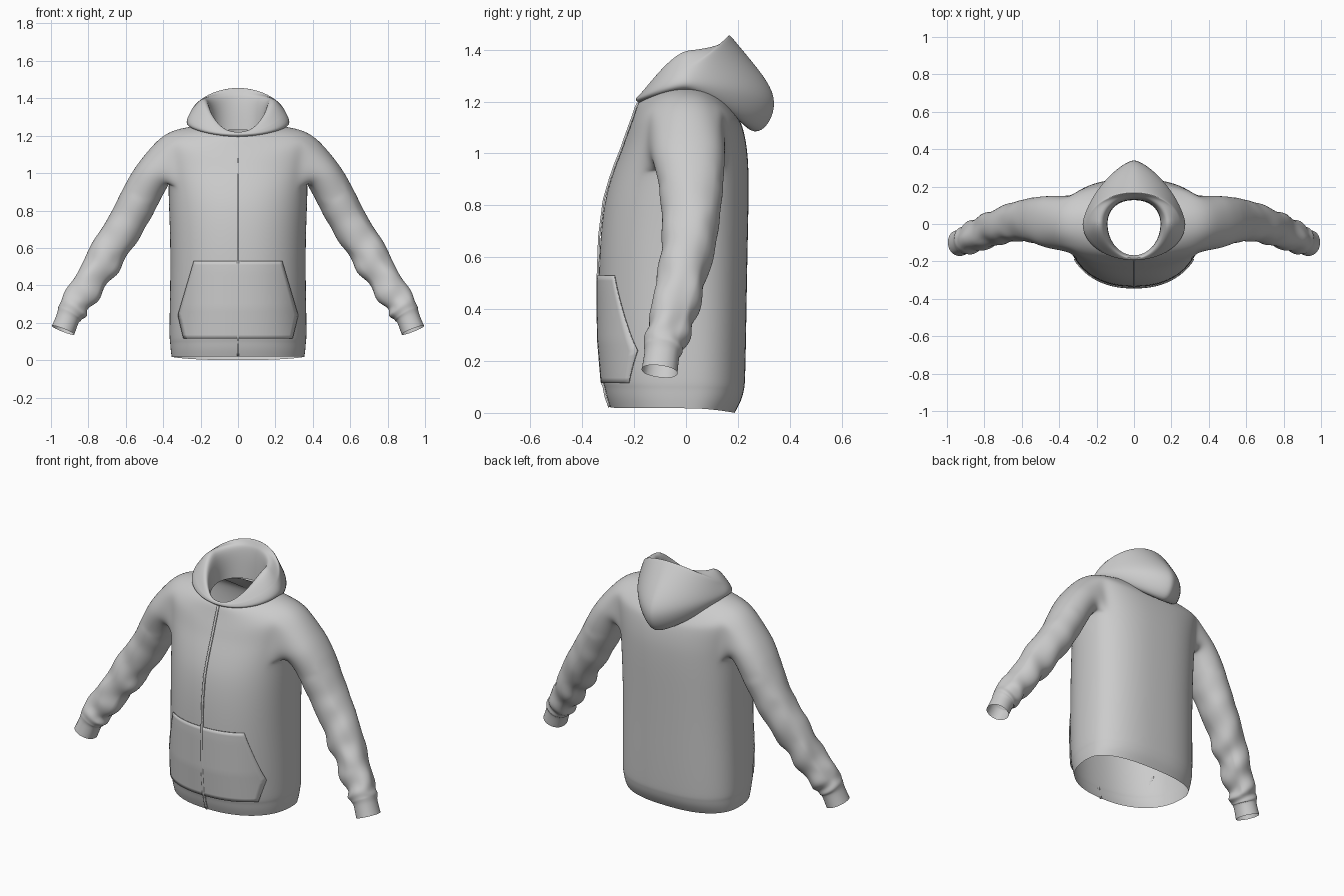
import bpy, bmesh, math
from mathutils import Vector, noise

if "Cube" in bpy.data.objects:
    bpy.data.objects.remove(bpy.data.objects["Cube"])


def ring_points(ring, seg, nf, nback, p):
    """Right half of a super-elliptic ring, front centre to back centre."""
    hw, yf, yb, zf, zs, zb = ring[:6]
    nb = ring[6] if len(ring) > 6 else nback
    pts = []
    for i in range(seg + 1):
        a = -math.pi / 2 + math.pi * i / seg
        front = a < 0
        n = nf if front else nb
        c = 0 if i in (0, seg) else math.cos(a) ** (2 / n)
        s = abs(math.sin(a)) ** (2 / n)
        pts.append(Vector((hw * c, (yf if front else yb) * s,
                           zs + ((zf if front else zb) - zs) * s ** p)))
    return pts


def loft(bm, rings, seg, nf, nback, p, skip=lambda r, c: False):
    grid = [[bm.verts.new(v) for v in ring_points(r, seg, nf, nback, p)] for r in rings]
    for r in range(len(grid) - 1):
        for c in range(seg):
            if not skip(r, c):
                bm.faces.new((grid[r][c], grid[r][c + 1], grid[r + 1][c + 1], grid[r + 1][c]))
    return grid


def spline(pts, sub):
    """Catmull-Rom samples through tuples of numbers."""
    q = [pts[0]] + list(pts) + [pts[-1]]
    out = []
    for i in range(1, len(q) - 2):
        for k in range(sub):
            t = k / sub
            out.append([0.5 * (2 * b + (c - a) * t + (2 * a - 5 * b + 4 * c - d) * t * t
                               + (3 * b - a - 3 * c + d) * t ** 3)
                        for a, b, c, d in zip(q[i - 1], q[i], q[i + 1], q[i + 2])])
    return out + [list(pts[-1])]


def finish(bm, name, level, thickness=0):
    bmesh.ops.recalc_face_normals(bm, faces=bm.faces)
    me = bpy.data.meshes.new(name)
    for f in bm.faces:
        f.smooth = True
    bm.to_mesh(me)
    bm.free()
    ob = bpy.data.objects.new(name, me)
    bpy.context.collection.objects.link(ob)
    m = ob.modifiers.new("mirror", 'MIRROR')
    m.use_clip = True
    if thickness:
        s = ob.modifiers.new("thickness", 'SOLIDIFY')
        s.thickness, s.offset = thickness, 0
    if level:
        s = ob.modifiers.new("smooth", 'SUBSURF')
        s.levels = s.render_levels = level
    return ob


# Body rings: half width, front y, back y, then z at front, side, back
BODY = [
    (.356, -.292, .188, .020, .018, .000),
    (.362, -.308, .216, .065, .060, .050),
    (.364, -.315, .225, .105, .100, .095),
    (.368, -.322, .228, .115, .110, .105),
    (.366, -.336, .232, .28, .28, .28),
    (.362, -.339, .235, .48, .48, .48),
    (.364, -.332, .239, .68, .68, .68),
    (.370, -.314, .242, .82, .82, .82),
    (.376, -.291, .242, .90, .935, .92),
    (.386, -.270, .239, .96, 1.00, .99),
    (.400, -.246, .231, 1.02, 1.07, 1.05),
    (.414, -.229, .222, 1.07, 1.14, 1.09),
    (.414, -.214, .212, 1.11, 1.205, 1.12),
    (.340, -.198, .190, 1.155, 1.234, 1.15),
    (.230, -.187, .165, 1.19, 1.254, 1.19),
    (.160, -.178, .140, 1.20, 1.255, 1.215),
]
SEG, NF, NB = 20, 2.25, 2.5
R0, R1, C0, C1 = 8, 12, 6, 14          # armhole opening in the grid

bm = bmesh.new()
grid = loft(bm, BODY, SEG, NF, NB, 2, lambda r, c: R0 <= r < R1 and C0 <= c < C1)

# Sleeve, grown out of the armhole: centre x, y, z, depth radius, height radius
SLEEVE = [
    (.452, .010, .998, .150, .104),
    (.498, .018, .917, .137, .104),
    (.547, .020, .825, .123, .103),
    (.602, .015, .720, .112, .102),
    (.672, .003, .610, .106, .098),
    (.745, -.022, .495, .098, .092),
    (.812, -.050, .385, .091, .086),
    (.868, -.075, .300, .084, .078),
    (.897, -.088, .250, .079, .073),
    (.909, -.093, .226, .070, .064),
    (.935, -.102, .160, .072, .065),
]
loop = ([grid[R0][c] for c in range(C0, C1)] + [grid[r][C1] for r in range(R0, R1)]
        + [grid[R1][c] for c in range(C1, C0, -1)] + [grid[r][C0] for r in range(R1, R0, -1)])
mid_z = (BODY[R0][4] + BODY[R1][4]) / 2
angles = [math.atan2((v.co.z - mid_z) / .14, v.co.y / .16) for v in loop]
path = spline(SLEEVE, 4)
sections = []
for k, (x, y, z, ry, rv) in enumerate(path):
    a, b = path[max(k - 1, 0)], path[min(k + 1, len(path) - 1)]
    t = (Vector(b[:3]) - Vector(a[:3])).normalized()
    u = (Vector((0, 1, 0)) - t * t.y).normalized()
    v = t.cross(u)
    f = k / (len(path) - 1)
    # fabric folds, strongest from elbow to cuff
    amp = .011 * max(0, min(1, (f - .15) * 3, (.83 - f) * 10))
    sec = []
    for ang in angles:
        co, si = math.cos(ang), math.sin(ang)
        fold = math.sin(46 * f + 1.6 * co + 1.1 * si) * (.55 - .45 * si)
        fold += 1.3 * noise.noise(Vector((co * 1.3, si * 1.3, f * 13)))
        d = amp * fold
        sec.append(Vector((x, y, z)) + u * (ry + d) * co + v * (rv + d) * si)
    sections.append(sec)
# soft transition from armhole to the sleeve
sections[1:3] = []
blend = [[p.co.lerp(q, w) for p, q in zip(loop, sections[0])] for w in (.35, .7)]
prev = loop
for sec in blend + sections:
    cur = [bm.verts.new(p) for p in sec]
    for i in range(len(cur)):
        j = (i + 1) % len(cur)
        bm.faces.new((prev[i], prev[j], cur[j], cur[i]))
    prev = cur
# relax the shoulder seam
seam = {v for v in bm.verts if .36 < v.co.x < .56 and v.co.z > .86}
for _ in range(3):
    bmesh.ops.smooth_vert(bm, verts=list(seam), factor=.3,
                          use_axis_x=True, use_axis_y=True, use_axis_z=True)
finish(bm, "body_and_sleeves", 2)

# Hood: one sheet from collar, around the hanging back, over the rim and down inside
HOOD = [
    (.165, -.178, .150, 1.190, 1.245, 1.210, 2),
    (.235, -.184, .205, 1.195, 1.246, 1.125, 1.7),
    (.258, -.188, .264, 1.198, 1.248, 1.068, 1.5),
    (.272, -.191, .322, 1.201, 1.258, 1.105, 1.45),
    (.277, -.194, .352, 1.205, 1.272, 1.195, 1.45),
    (.274, -.194, .320, 1.208, 1.290, 1.275, 1.5),
    (.265, -.193, .243, 1.211, 1.310, 1.370, 1.7),
    (.252, -.192, .176, 1.214, 1.330, 1.450, 2),
    (.248, -.190, .167, 1.216, 1.335, 1.460, 2),
    (.238, -.188, .160, 1.218, 1.350, 1.445, 2),
    (.195, -.182, .150, 1.220, 1.402, 1.425, 2),
    (.160, -.178, .142, 1.212, 1.395, 1.410, 2),
    (.143, -.172, .132, 1.195, 1.310, 1.340, 2.2),
    (.142, -.168, .128, 1.175, 1.220, 1.230, 2.2),
]
bm = bmesh.new()
loft(bm, HOOD, 18, 2, 2, 1.4)
finish(bm, "hood", 2)


def front_y(x, z):
    """Depth of the body's front surface at x, z."""
    for a, b in zip(BODY, BODY[1:]):
        if z <= b[3]:
            break
    t = max(0, min(1, (z - a[3]) / (b[3] - a[3])))
    hw, yf = a[0] + (b[0] - a[0]) * t, a[1] + (b[1] - a[1]) * t
    return yf * (1 - min(1, abs(x) / hw) ** NF) ** (1 / NF)


def front_sheet(name, edge, z0, z1, nx, nz, lift, thickness):
    """Thin panel lying on the front, half width given by edge(z)."""
    bm = bmesh.new()
    g = []
    for j in range(nz + 1):
        z = z0 + (z1 - z0) * j / nz
        xs = [edge(z) * i / nx for i in range(nx + 1)]
        g.append([bm.verts.new((x, front_y(x, z) - lift, z)) for x in xs])
    for j in range(nz):
        for i in range(nx):
            bm.faces.new((g[j][i], g[j][i + 1], g[j + 1][i + 1], g[j + 1][i]))
    ob = finish(bm, name, 0, thickness)
    bpy.context.view_layer.objects.active = ob
    ob.select_set(True)
    bpy.ops.object.shade_smooth_by_angle(angle=math.radians(40))
    ob.select_set(False)


# Front pocket with slanted hand openings
def pocket_edge(z):
    return .29 + .03 * (z - .115) / .125 if z < .24 else .32 - .085 * (z - .24) / .29


front_sheet("front_pocket", pocket_edge, .115, .53, 14, 20, .003, .006)

# Zip down the centre front
front_sheet("zip", lambda z: .006, .022, 1.195, 1, 60, .003, .008)
